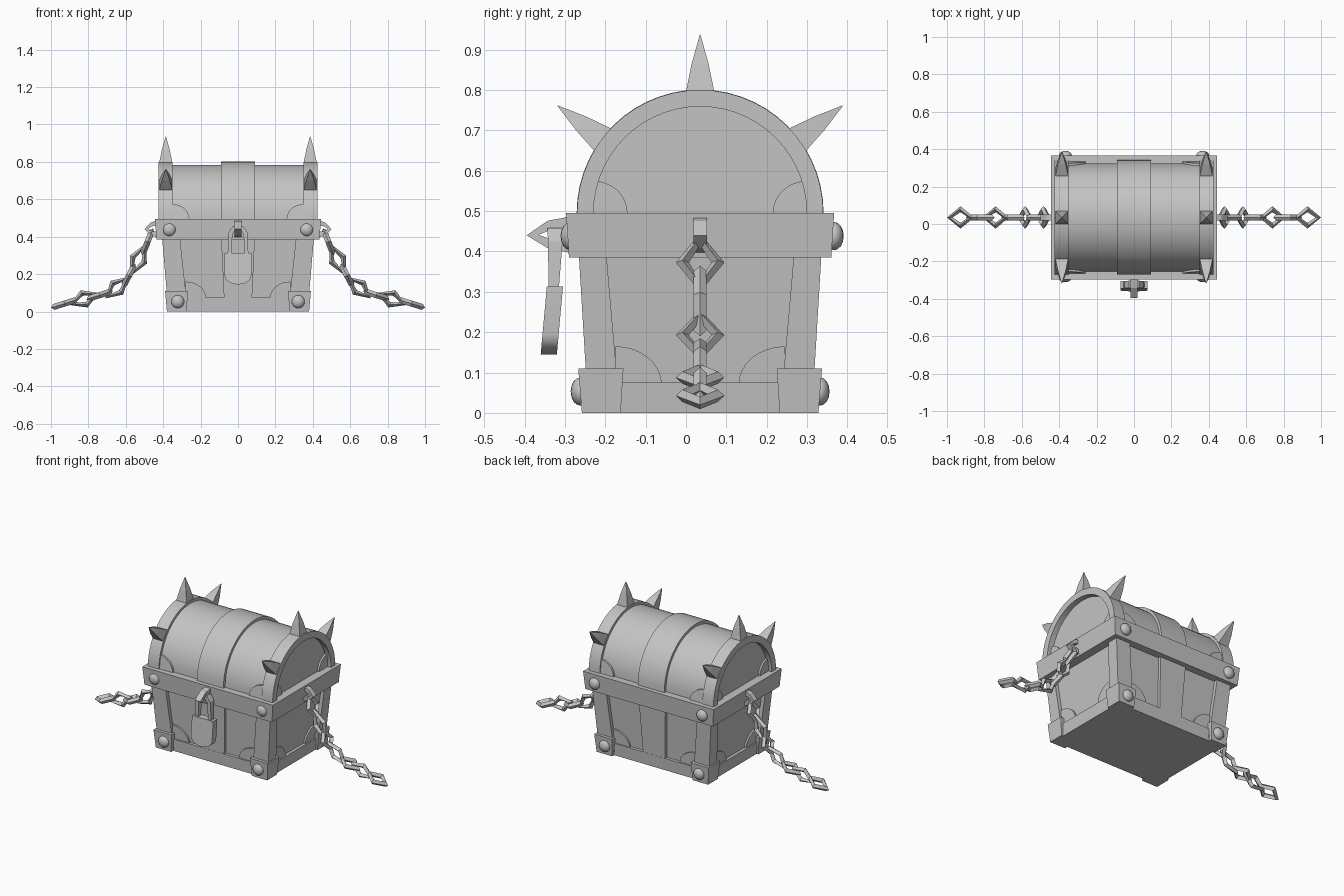
import bpy, bmesh, math
from mathutils import Vector

if bpy.data.objects.get("Cube"):
    bpy.data.objects.remove(bpy.data.objects["Cube"])

CY = 0.035      # the chest sits slightly behind the origin
SPRING = 0.495  # height where the lid starts
SIDES = (-1, 1)

grey = bpy.data.materials.new("plain grey")
grey.use_nodes = True
grey.diffuse_color = (0.55, 0.55, 0.55, 1)
grey.node_tree.nodes["Principled BSDF"].inputs["Base Color"].default_value = grey.diffuse_color


def finish(name, bm, smooth=False):
    bmesh.ops.recalc_face_normals(bm, faces=bm.faces)
    mesh = bpy.data.meshes.new(name)
    bm.to_mesh(mesh)
    bm.free()
    mesh.materials.append(grey)
    ob = bpy.data.objects.new(name, mesh)
    ob.location.y = CY
    bpy.context.collection.objects.link(ob)
    if smooth:
        bpy.context.view_layer.objects.active = ob
        bpy.ops.object.select_all(action="DESELECT")
        ob.select_set(True)
        bpy.ops.object.shade_smooth_by_angle(angle=math.radians(35))
    return ob


def loft(name, rings, closed=False, smooth=False):
    """Skin equal-length rings of points, capped or joined end to end."""
    bm = bmesh.new()
    loops = [[bm.verts.new(p) for p in ring] for ring in rings]
    pairs = list(zip(loops, loops[1:]))
    if closed:
        pairs.append((loops[-1], loops[0]))
    else:
        bm.faces.new(loops[0])
        bm.faces.new(loops[-1])
    for a, b in pairs:
        for i in range(len(a)):
            j = (i + 1) % len(a)
            bm.faces.new((a[i], a[j], b[j], b[i]))
    return finish(name, bm, smooth)


def taper_box(name, z0, z1, bottom, top):
    """Box whose bottom and top rectangles (x0, x1, y0, y1) differ."""
    def rect(r, z):
        return [(r[0], r[2], z), (r[1], r[2], z), (r[1], r[3], z), (r[0], r[3], z)]
    return loft(name, [rect(bottom, z0), rect(top, z1)])


def prism(name, outline, near, far, axis, smooth=False):
    """Extrude a (u, z) outline along x or y between two depths set by height."""
    def ring(depth):
        return [(depth(z), u, z) if axis == "x" else (u, depth(z), z) for u, z in outline]
    return loft(name, [ring(near), ring(far)], smooth=smooth)


def arc(r, n=28, z=SPRING):
    return [(r * math.cos(math.pi * i / n), z + r * math.sin(math.pi * i / n)) for i in range(n + 1)]


def quarter(u, z, ru, rz, side, n=8):
    angles = [math.pi / 2 * i / n for i in range(n + 1)]
    return [(side * u, z)] + [(side * (u - ru * math.cos(a)), z + rz * math.sin(a)) for a in angles]


# Outer slope of the tapered body
def body_x(z): return 0.372 + 0.086 * z
def body_y(z): return 0.277 + 0.06 * z


def frustum(name, z0, z1, inset):
    rects = []
    for z in (z0, z1):
        x, y = body_x(z) - inset, body_y(z) - inset
        rects.append((-x, x, -y, y))
    return taper_box(name, z0, z1, *rects)


# Body, base band and rim
frustum("body", 0.005, 0.4, 0.022)
frustum("base_band", 0, 0.075, 0.004)
taper_box("rim", 0.385, SPRING, (-0.435, 0.435, -0.325, 0.325), (-0.445, 0.445, -0.332, 0.332))
taper_box("centre_strap", 0.07, 0.39,
          (-0.075, 0.075, -body_y(0.07) + 0.005, body_y(0.07) - 0.005),
          (-0.09, 0.09, -body_y(0.39) + 0.005, body_y(0.39) - 0.005))

# Corner posts, feet and rivets
for sx in SIDES:
    for sy in SIDES:
        def corner(x0, x1, y0, y1):
            return (sx * x0, sx * x1, sy * y0, sy * y1)
        taper_box("corner_post", 0.02, 0.39,
                  corner(0.27, body_x(0.02), 0.2, body_y(0.02)),
                  corner(0.31, body_x(0.39), 0.232, body_y(0.39)))
        taper_box("corner_foot", 0, 0.11,
                  corner(0.275, 0.38, 0.197, 0.293), corner(0.268, 0.39, 0.19, 0.302))
        for x, y, z in ((0.367, 0.327 + 0.005 * sy, 0.438), (0.322, 0.297, 0.053)):
            bm = bmesh.new()
            bmesh.ops.create_uvsphere(bm, u_segments=16, v_segments=8, radius=0.035)
            bmesh.ops.scale(bm, vec=(1, 0.68, 1), verts=bm.verts)
            bmesh.ops.translate(bm, vec=(sx * x, sy * y, z), verts=bm.verts)
            finish("rivet", bm, True)

# Rounded corner plates on the body and lid
for s in SIDES:
    prism("front_back_plate", quarter(0.28, 0.07, 0.11, 0.09, s),
          lambda z: 0.012 - body_y(z), lambda z: body_y(z) - 0.012, "y")
    prism("end_plate", quarter(0.21, 0.07, 0.115, 0.095, s),
          lambda z: 0.012 - body_x(z), lambda z: body_x(z) - 0.012, "x")
    prism("lid_front_back_plate", quarter(0.355, SPRING, 0.095, 0.08, s),
          lambda z: -math.sqrt(0.3 ** 2 - (z - SPRING) ** 2),
          lambda z: math.sqrt(0.3 ** 2 - (z - SPRING) ** 2), "y")
    prism("lid_end_plate", quarter(0.265, SPRING, 0.085, 0.08, s),
          lambda z: -0.403, lambda z: 0.403, "x")

# Barrel lid with a middle band and a raised hoop at each end
prism("lid", arc(0.289), lambda z: -0.392, lambda z: 0.392, "x", True)
prism("lid_middle_band", arc(0.306), lambda z: -0.09, lambda z: 0.09, "x", True)
for s in SIDES:
    prism("lid_hoop", arc(0.305) + arc(0.264)[::-1],
          lambda z: s * 0.35, lambda z: s * 0.425, "x", True)

# Four-sided spikes on both hoops
for sx in SIDES:
    for tilt in (-53, 0, 53):
        a = math.radians(tilt)
        out = Vector((0, math.sin(a), math.cos(a)))
        side = Vector((0, math.cos(a), -math.sin(a)))
        wide = Vector((1, 0, 0))
        base = Vector((sx * 0.386, 0, SPRING))
        rings = []
        for r, w in ((0.27, 0.035), (0.306, 0.034), (0.37, 0.021), (0.442, 0.0008)):
            rings.append([base + out * r + wide * i * w + side * j * w
                          for i, j in ((-1, -1), (1, -1), (1, 1), (-1, 1))])
        loft("spike", rings)


# Staples that hold the lock and the chains
def staple(reach):
    outer = [(-0.1, 0.488), (0.5, 0.476), (1, 0.44), (0.5, 0.408), (-0.1, 0.395)]
    inner = [(-0.1, 0.425), (0.4, 0.43), (0.72, 0.441), (0.4, 0.455), (-0.1, 0.462)]
    return [(u * reach, z) for u, z in outer + inner]


prism("lock_staple", [(-0.325 - u, z) for u, z in staple(0.105)],
      lambda z: -0.019, lambda z: 0.019, "x")
for s in SIDES:
    prism("chain_staple", [(s * (0.435 + u), z) for u, z in staple(0.065)],
          lambda z: -0.017, lambda z: 0.017, "y")

# Padlock
half = [(0.056, 0.3), (0.05, 0.425), (0.026, 0.458)]
hole = [(0.013, 0.437), (0.03, 0.415), (0.034, 0.3)]
arch = half + [(-x, z) for x, z in half[::-1]]
arch += [(-x, z) for x, z in hole[::-1]] + hole
prism("lock_shackle", arch, lambda z: -0.375 - 0.02 * (z - 0.31),
      lambda z: -0.35 + 0.08 * (z - 0.31), "y")
case = [(0.072, 0.313), (-0.072, 0.313)]
for i in range(13):
    a = math.pi * (1 + i / 12)
    case.append((0.072 * math.cos(a), 0.195 + 0.05 * math.sin(a)))
prism("lock_case", case, lambda z: -0.395 + 0.09 * (z - 0.145),
      lambda z: -0.355 + 0.09 * (z - 0.145), "y", True)


# Diamond-shaped chain links, alternately flat and upright
def link(start, end, crosswise):
    p, q = Vector((start[0], 0, start[1])), Vector((end[0], 0, end[1]))
    along = (q - p).normalized()
    across = Vector((0, 1, 0))
    normal = along.cross(across)
    if crosswise:
        across, normal = normal, across
    mid, long = (p + q) / 2, (q - p).length / 2
    rings = []
    for e, r in ((along, long), (across, 0.06), (-along, long), (-across, 0.06)):
        if crosswise and r == 0.06:
            r = 0.05
        rings.append([mid + e * r, mid + e * (r - 0.016) + normal * 0.016,
                      mid + e * (r - 0.032), mid + e * (r - 0.016) - normal * 0.016])
    loft("chain_link", rings, closed=True)


chain = [((0.455, 0.445), (0.512, 0.3)), ((0.49, 0.365), (0.575, 0.19)),
         ((0.55, 0.255), (0.615, 0.13)), ((0.585, 0.185), (0.71, 0.07)),
         ((0.67, 0.11), (0.81, 0.065)), ((0.745, 0.1), (0.9, 0.035)),
         ((0.855, 0.065), (1.0, 0.02))]
for s in SIDES:
    for i, (a, b) in enumerate(chain):
        link((s * a[0], a[1]), (s * b[0], b[1]), i % 2 == 1)
